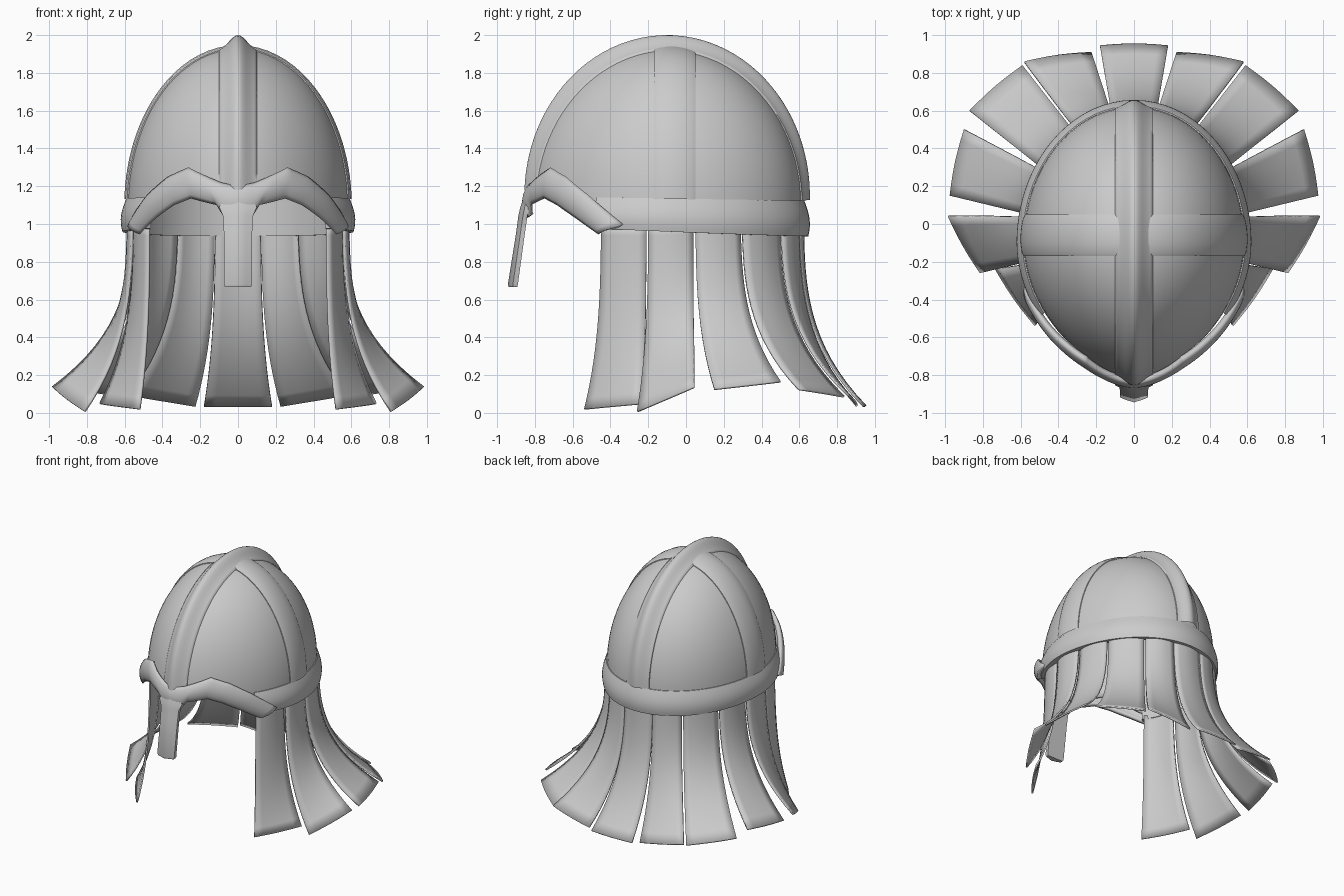
import bpy, bmesh, math
from mathutils import Vector

cube = bpy.data.objects.get("Cube")
if cube:
    bpy.data.objects.remove(cube)

steel = bpy.data.materials.new("steel_grey")
steel.use_nodes = True
steel.diffuse_color = (0.6, 0.6, 0.6, 1)
steel.node_tree.nodes["Principled BSDF"].inputs["Base Color"].default_value = (0.6, 0.6, 0.6, 1)

BASE, HEIGHT, MID_Y = 1.1, 0.83, -0.1
HALF_W, HALF_L = 0.585, 0.72


def inside(p):
    """True inside the skull form: pointed at the front, oval at the back."""
    k = math.sqrt(max(0, 1 - (max(0, p.z - BASE) / HEIGHT) ** 2))
    if k < 1e-4:
        return False
    t = abs(p.y - MID_Y) / (HALF_L * k)
    if t >= 1:
        return False
    if p.y < MID_Y:
        width = (1 - t ** 1.88) ** 0.64
    else:
        width = math.sqrt(1 - t * t)
    return abs(p.x) < HALF_W * k * width


def cast(origin, direction, lift=0.0):
    """Point on the skull form along a ray, raised by lift."""
    low, high = 0.0, 2.0
    for _ in range(26):
        mid = (low + high) / 2
        if inside(origin + direction * mid):
            low = mid
        else:
            high = mid
    return origin + direction * (low + lift)


def around(degrees, z, lift=0.0):
    """Point on the skull form at an angle from the front."""
    a = math.radians(degrees)
    return cast(Vector((0, MID_Y, z)), Vector((math.sin(a), -math.cos(a), 0)), lift)


def mix(points, t):
    """Evenly walk a list of tuples."""
    s = t * (len(points) - 1)
    i = min(int(s), len(points) - 2)
    f = s - i
    return [a + (b - a) * f for a, b in zip(points[i], points[i + 1])]


def sheet(name, rows, thickness=0.0, closed=False, angle=40):
    """Skin a grid of points, optionally thickened inward."""
    bm = bmesh.new()
    grid = [[bm.verts.new(p) for p in row] for row in rows]
    for r0, r1 in zip(grid, grid[1:]):
        n = len(r0)
        for j in range(n if closed else n - 1):
            m = (j + 1) % n
            bm.faces.new((r0[j], r0[m], r1[m], r1[j]))
    if closed and not thickness:
        bm.faces.new(grid[0])
        bm.faces.new(grid[-1])
    bmesh.ops.remove_doubles(bm, verts=bm.verts, dist=0.0005)
    bmesh.ops.recalc_face_normals(bm, faces=bm.faces)
    # Open sheets must face away from the middle of the head
    if not closed or thickness:
        centre = Vector((0, MID_Y, 0.9))
        total = sum((f.calc_center_median() - centre).dot(f.normal) * f.calc_area() for f in bm.faces)
        if total < 0:
            bmesh.ops.reverse_faces(bm, faces=bm.faces)
    mesh = bpy.data.meshes.new(name)
    bm.to_mesh(mesh)
    bm.free()
    obj = bpy.data.objects.new(name, mesh)
    bpy.context.collection.objects.link(obj)
    mesh.materials.append(steel)
    if thickness:
        mod = obj.modifiers.new("thickness", "SOLIDIFY")
        mod.thickness = thickness
        mod.offset = -1
    bpy.ops.object.select_all(action="DESELECT")
    obj.select_set(True)
    bpy.context.view_layer.objects.active = obj
    bpy.ops.object.shade_smooth_by_angle(angle=math.radians(angle))


# Skull shell, cut higher over the face
def rim(degrees):
    off = min(degrees, 360 - degrees)
    if off < 28:
        return 1.12 + 0.08 * off / 28
    return max(0.97, 1.2 - (off - 28) * 0.0072)


rows = []
for i in range(25):
    s = math.sin(math.pi / 2 * i / 24)
    rows.append([around(a, rim(a) + (BASE + HEIGHT - rim(a)) * s) for a in range(0, 360, 5)])
sheet("skull_shell", rows, 0.015, closed=True)

# Rounded crest running front to back
crest_section = [(0.1, -0.01), (0.1, 0.006), (0.085, 0.012), (0.065, 0.024), (0.045, 0.042),
                 (0.027, 0.059), (0.012, 0.068), (0, 0.07)]
crest_section += [(-x, h) for x, h in reversed(crest_section[:-1])]
rows = []
for i in range(49):
    a = math.radians(6 + 172 * i / 48)
    d = Vector((0, -math.cos(a), math.sin(a)))
    fade = 0.5 + 0.5 * math.sin(a)
    rows.append([cast(Vector((x, MID_Y, BASE)), d, h * fade if h > 0.01 else h) for x, h in crest_section])
sheet("crest_ridge", rows, angle=65)

# Flat band running ear to ear
cross_section = [(-0.17, -0.01), (-0.17, 0.006), (-0.15, 0.013), (-0.1, 0.017), (-0.06, 0.018),
                 (-0.02, 0.017), (0.03, 0.013), (0.05, 0.006), (0.05, -0.01)]
rows = []
for i in range(49):
    a = math.radians(3 + 174 * i / 48)
    d = Vector((math.cos(a), 0, math.sin(a)))
    rows.append([cast(Vector((0, y, BASE)), d, h) for y, h in cross_section])
sheet("cross_band", rows)

# Rounded rim band round the sides and back
rows = []
for i in range(61):
    a = 52 + 256 * i / 60
    back = (1 - math.cos(math.radians(a))) / 2
    low, high = 0.985 - 0.05 * back, 1.145 - 0.02 * back
    ring = [around(a, high, -0.016)]
    for j in range(9):
        v = j / 8
        ring.append(around(a, high + (low - high) * v, 0.006 + 0.03 * math.sin(math.pi * 0.75 * v)))
    ring.append(around(a, low, -0.016))
    rows.append(ring)
sheet("rim_band", rows, closed=True)

# Arched brow guard: upper angle and height, lower angle and height
brow = [(0, 1.2, 0, 1.03), (7, 1.22, 6, 1.04), (15, 1.26, 9, 1.10), (23, 1.3, 21, 1.135),
        (35, 1.25, 30, 1.1), (49, 1.155, 42, 1.03), (68, 1.0, 55, 0.945)]
rows = []
for i in range(-36, 37):
    ta, tz, ba, bz = mix(brow, abs(i) / 36)
    side = -1 if i < 0 else 1
    row = []
    for j in range(9):
        v = j / 8
        lift = 0.024 + 0.015 * abs(i) / 36 + 0.024 * math.sin(math.pi * v) ** 0.7
        row.append(around(side * (ta + (ba - ta) * v), tz + (bz - tz) * v, lift))
    rows.append(row)
sheet("brow_guard", rows, 0.03, angle=50)

# Nose guard: height, front, back, half width
nose = [(1.17, -0.85, -0.82, 0.05), (1.09, -0.877, -0.83, 0.1), (1.04, -0.888, -0.84, 0.078),
        (0.95, -0.9, -0.853, 0.075), (0.68, -0.943, -0.89, 0.075), (0.666, -0.938, -0.893, 0.068)]
rows = []
for z, front, back, w in nose:
    step = front + (back - front) * 0.5
    rows.append([Vector(p) for p in ((-w, back, z), (-w, step, z), (-w * 0.55, front + 0.012, z), (0, front, z),
                                     (w * 0.55, front + 0.012, z), (w, step, z), (w, back, z))])
sheet("nose_guard", rows, closed=True, angle=60)

# Flared neck flaps: two top corners (x, y) and two bottom corners (x, y, z)
flaps = {
    "rear": ((-0.122, 0.6), (0.122, 0.6), (-0.18, 0.945, 0.04), (0.18, 0.945, 0.04)),
    "rear_side": ((0.124, 0.6), (0.32, 0.51), (0.225, 0.91, 0.04), (0.58, 0.86, 0.1)),
    "rear_corner": ((0.325, 0.5), (0.495, 0.3), (0.59, 0.84, 0.09), (0.87, 0.6, 0.13)),
    "side": ((0.5, 0.29), (0.56, 0.05), (0.9, 0.5, 0.17), (0.975, 0.15, 0.13)),
    "cheek": ((0.565, 0.04), (0.565, -0.2), (0.985, 0.04, 0.14), (0.815, -0.26, 0.01)),
    "front_cheek": ((0.555, -0.21), (0.475, -0.45), (0.735, -0.24, 0.05), (0.525, -0.54, 0.02)),
}
TOP = 1.0
for name, (t0, t1, b0, b1) in flaps.items():
    for side in ((1,) if name == "rear" else (1, -1)):
        rows = []
        for i in range(17):
            u = i / 16
            flare = 0.08 * u + 0.92 * u ** 2.9
            row = []
            for j in range(7):
                v = j / 6
                top = Vector((*t0, TOP)).lerp(Vector((*t1, TOP)), v)
                low = Vector(b0).lerp(Vector(b1), v)
                p = top.lerp(low, flare)
                p.z = TOP + (low.z - TOP) * u
                out = Vector((top.x, top.y - MID_Y, 0)).normalized()
                p += out * 0.025 * (math.sin(math.pi * v) * (1 - 0.6 * u))
                row.append(Vector((p.x * side, p.y, p.z)))
            rows.append(row)
        label = "" if name == "rear" else ("left_" if side > 0 else "right_")
        sheet(label + name + "_flap", rows, 0.012, angle=50)
